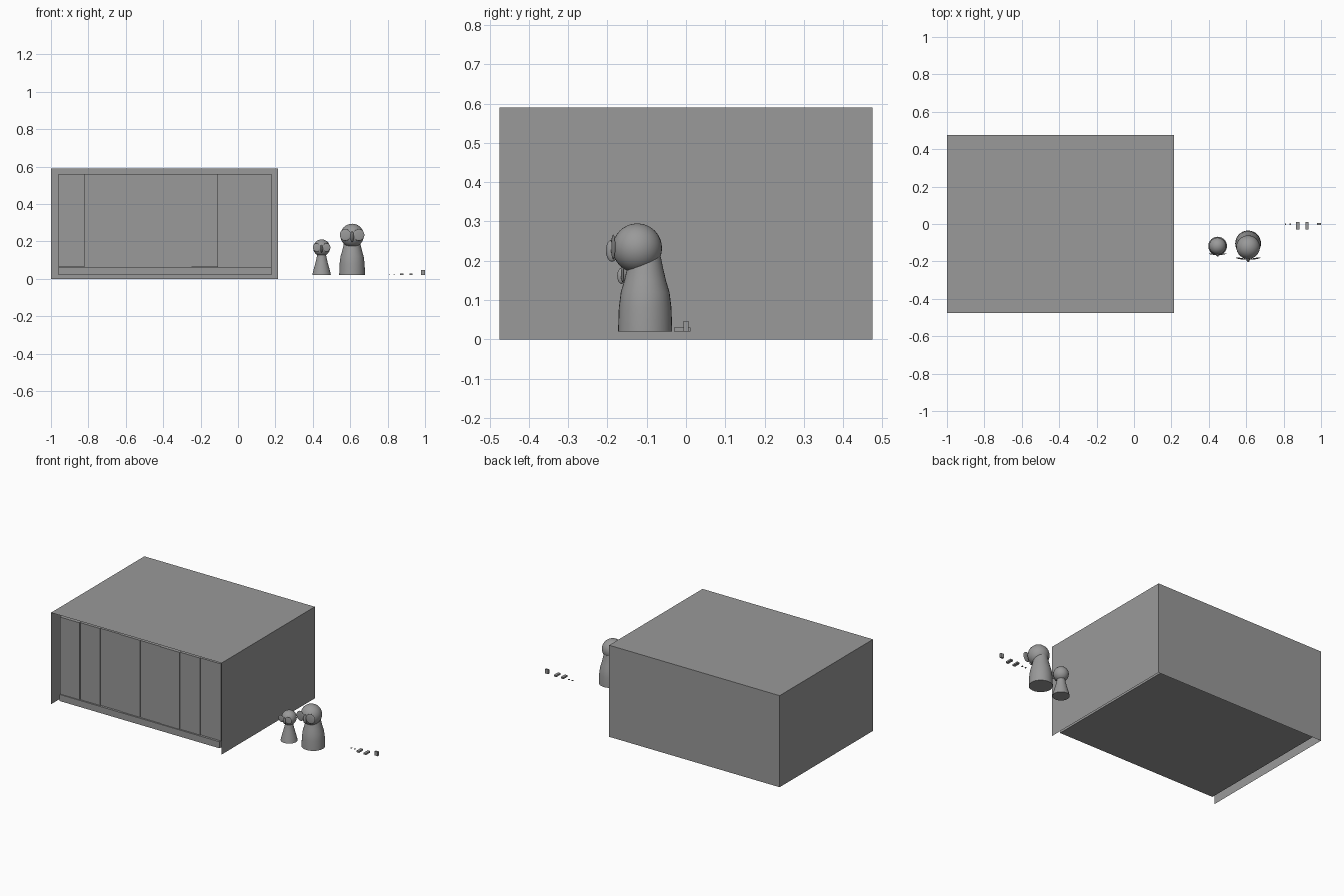
import bpy, bmesh, math
from mathutils import Matrix, Vector

cube = bpy.data.objects.get("Cube")
if cube:
    bpy.data.objects.remove(cube, do_unlink=True)

grey = bpy.data.materials.new("plain grey")
grey.use_nodes = True
colour = (0.32, 0.32, 0.32, 1)
grey.diffuse_color = colour
grey.node_tree.nodes["Principled BSDF"].inputs["Base Color"].default_value = colour


def finish(name, bm, smooth=False):
    mesh = bpy.data.meshes.new(name)
    bm.to_mesh(mesh)
    bm.free()
    mesh.materials.append(grey)
    ob = bpy.data.objects.new(name, mesh)
    bpy.context.collection.objects.link(ob)
    if smooth:
        bpy.ops.object.select_all(action="DESELECT")
        bpy.context.view_layer.objects.active = ob
        ob.select_set(True)
        bpy.ops.object.shade_smooth_by_angle()
    return ob


def box(name, low, high, open_sides=()):
    """Box between two corners; faces whose normal is in open_sides are left out."""
    low, high = Vector(low), Vector(high)
    bm = bmesh.new()
    bmesh.ops.create_cube(bm, size=1)
    gone = [f for f in bm.faces if any(f.normal.dot(Vector(n)) > 0.9 for n in open_sides)]
    bmesh.ops.delete(bm, geom=gone, context="FACES")
    size = high - low
    bmesh.ops.transform(bm, verts=bm.verts,
                        matrix=Matrix.Translation((low + high) / 2) @ Matrix.Diagonal(size).to_4x4())
    return finish(name, bm)


def ball(name, centre, radii, turn=0, segments=32):
    bm = bmesh.new()
    bmesh.ops.create_uvsphere(bm, u_segments=segments, v_segments=segments // 2, radius=1)
    bmesh.ops.transform(bm, verts=bm.verts, matrix=Matrix.Translation(centre)
                        @ Matrix.Rotation(turn, 4, "Z") @ Matrix.Diagonal(radii).to_4x4())
    return finish(name, bm, True)


def lathe(name, centre, profile):
    bm = bmesh.new()
    verts = [bm.verts.new((r, 0, z)) for r, z in profile]
    edges = [bm.edges.new(pair) for pair in zip(verts, verts[1:])]
    bmesh.ops.spin(bm, geom=verts + edges, cent=(0, 0, 0), axis=(0, 0, 1),
                   angle=math.tau, steps=32)
    bmesh.ops.remove_doubles(bm, verts=bm.verts, dist=1e-5)
    bmesh.ops.recalc_face_normals(bm, faces=bm.faces)
    bmesh.ops.translate(bm, verts=bm.verts, vec=centre)
    return finish(name, bm, True)


# Thin outer shell: roof, two sides and back
box("outer_shell", (-1, -0.475, 0), (0.215, 0.475, 0.59), [(0, -1, 0), (0, 0, -1)])

# Inner room standing inside the shell, with sill and sliding doors
left, right, floor, ceiling = -0.96, 0.18, 0.02, 0.56
box("inner_room", (left, -0.43, floor), (right, 0.46, ceiling))
box("door_sill", (left, -0.445, floor), (right, -0.43, 0.062))
width = (right - left) / 8
for i, depth in enumerate((3, 2, 1, 2, 2, 3, 2, 1)):
    x = left + i * width
    box(f"sliding_door_{i + 1}", (x, -0.43 - depth * 0.004, 0.064),
        (x + width - 0.002, -0.43, ceiling))


# Standing figures: turned body, round head, two lenses and a nose
def figure(name, x, y, body, head_y, head_z, head_r):
    lathe(name + "_body", (x, y, floor), body)
    ball(name + "_head", (x, head_y, head_z), (head_r,) * 3)
    for side, sign in (("right", -1), ("left", 1)):
        ball(f"{name}_{side}_lens",
             (x + sign * head_r * 0.58, head_y - head_r * 0.97, head_z + head_r * 0.05),
             (head_r * 0.47, head_r * 0.06, head_r * 0.5), sign * 0.15, 20)
    ball(name + "_nose", (x, head_y - head_r * 1.02, head_z - head_r * 0.1),
         (head_r * 0.15, head_r * 0.25, head_r * 0.45), 0, 16)


figure("large_figure", 0.61, -0.104,
       [(0, 0), (0.069, 0), (0.067, 0.06), (0.062, 0.1), (0.053, 0.13),
        (0.046, 0.16), (0.04, 0.19), (0, 0.2)], -0.124, 0.232, 0.063)
figure("small_figure", 0.447, -0.118,
       [(0, 0), (0.05, 0), (0.043, 0.03), (0.033, 0.065), (0.025, 0.1),
        (0.022, 0.125), (0, 0.13)], -0.118, 0.166, 0.045)

# Small loose pieces lying in a row
for i, x in enumerate((0.875, 0.925)):
    box(f"flat_piece_{i + 1}", (x - 0.009, -0.03, floor), (x + 0.009, 0.012, 0.03))
box("upright_piece", (0.978, -0.006, floor), (1, 0.006, 0.047))
for i, x in enumerate((0.81, 0.835)):
    box(f"thin_piece_{i + 1}", (x - 0.004, -0.006, floor), (x + 0.004, 0.004, 0.023))
